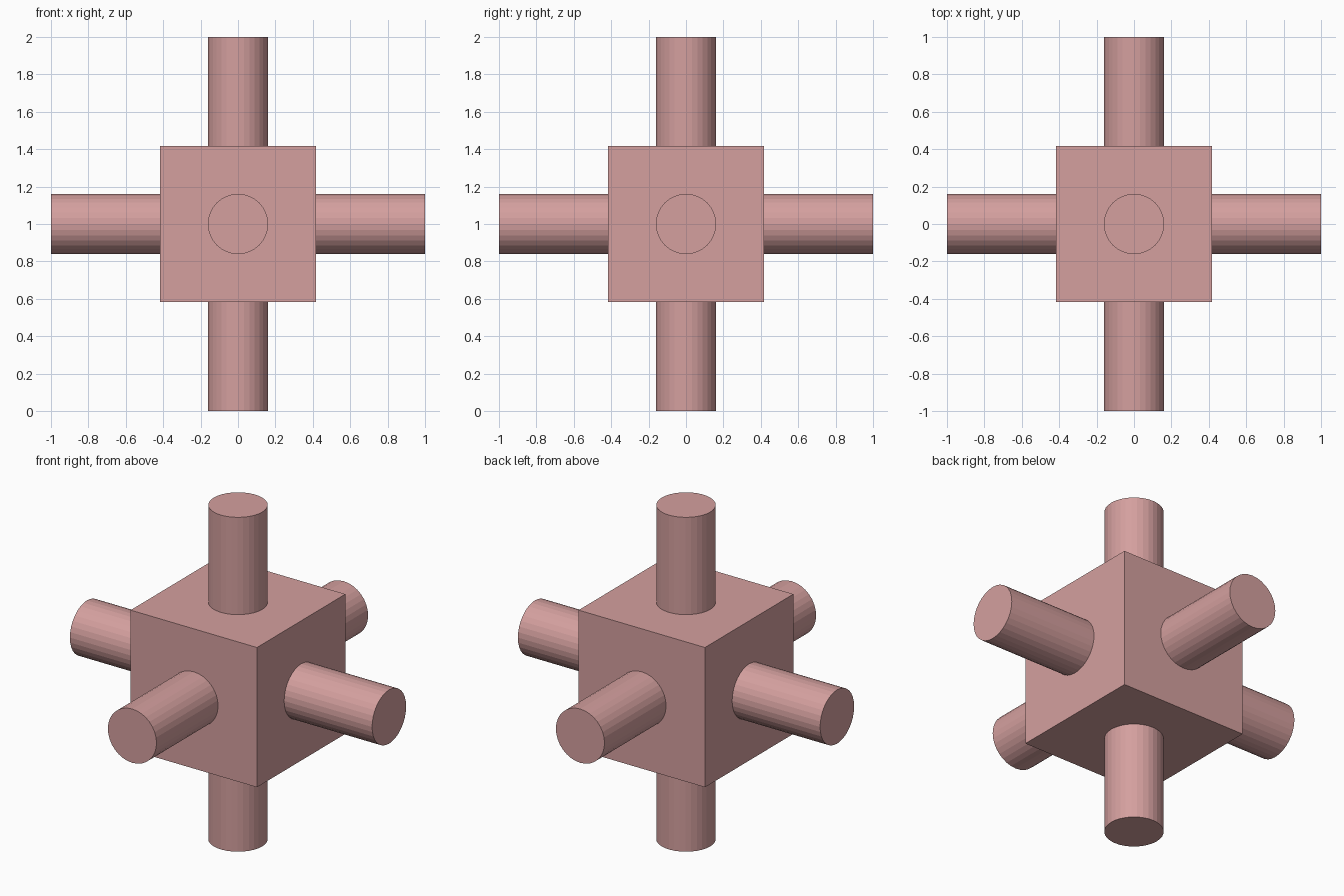
import bpy
from mathutils import Vector

if "Cube" in bpy.data.objects:
    bpy.data.objects.remove(bpy.data.objects["Cube"])

CENTRE = Vector((0, 0, 1))
HALF = 0.418      # half width of the cube
REACH = 1.0       # distance from centre to the tip of each peg
RADIUS = 0.161

pink = bpy.data.materials.new("dusty_pink")
pink.diffuse_color = (0.66, 0.35, 0.345, 1)
pink.use_nodes = True
pink.node_tree.nodes["Principled BSDF"].inputs["Base Color"].default_value = pink.diffuse_color

# central cube
bpy.ops.mesh.primitive_cube_add(size=2 * HALF, location=CENTRE)
cube = bpy.context.object
cube.name = "core_cube"
cube.data.materials.append(pink)

# one round peg standing out of each cube face
PEGS = {
    "right_peg": (1, 0, 0), "left_peg": (-1, 0, 0),
    "back_peg": (0, 1, 0), "front_peg": (0, -1, 0),
    "top_peg": (0, 0, 1), "bottom_peg": (0, 0, -1),
}
for name, direction in PEGS.items():
    d = Vector(direction)
    bpy.ops.mesh.primitive_cylinder_add(
        vertices=32, radius=RADIUS, depth=REACH - HALF,
        location=CENTRE + d * (REACH + HALF) / 2,
        rotation=d.to_track_quat('Z', 'Y').to_euler())
    peg = bpy.context.object
    peg.name = name
    peg.data.materials.append(pink)
